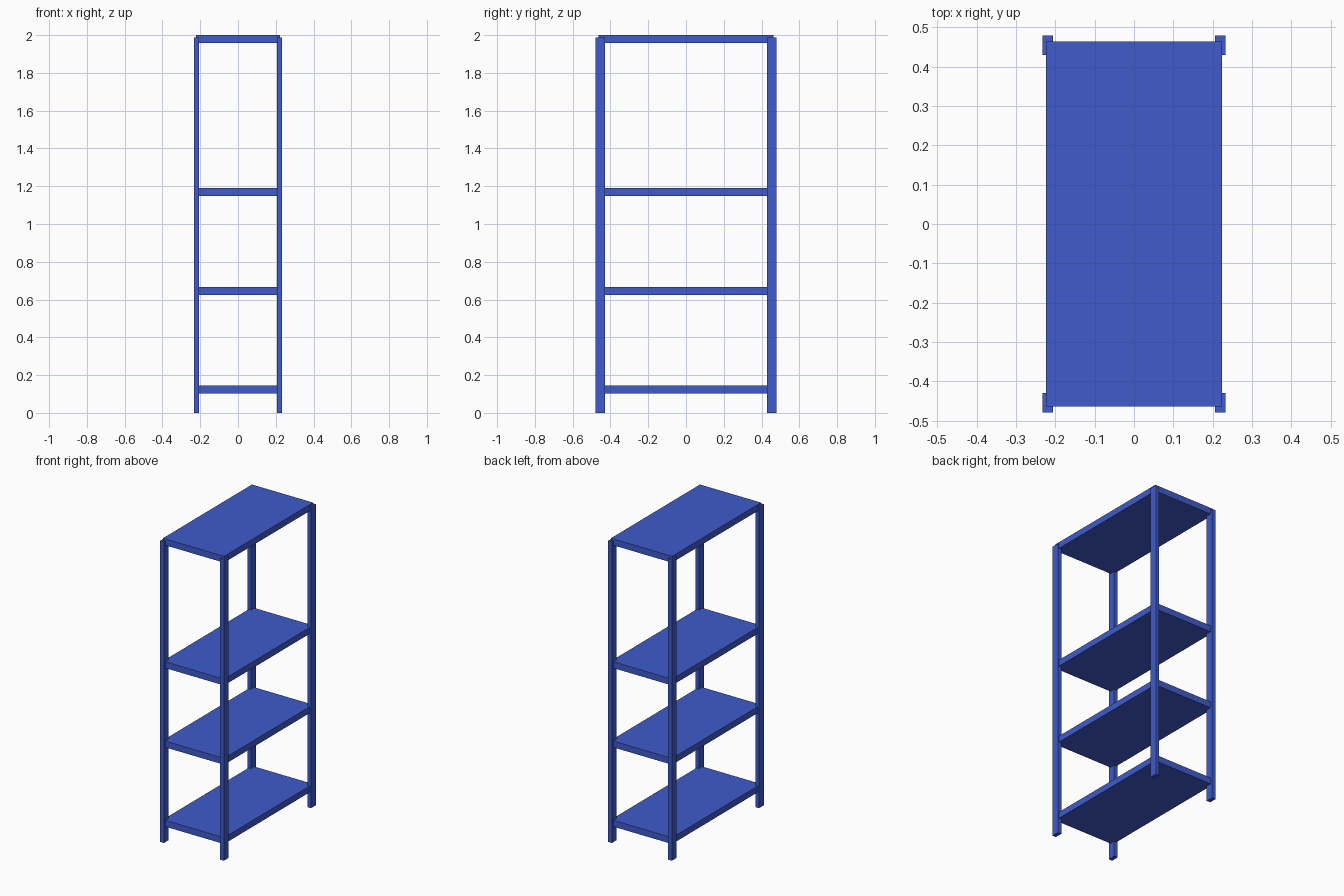
import bpy

if "Cube" in bpy.data.objects:
    bpy.data.objects.remove(bpy.data.objects["Cube"])

blue = bpy.data.materials.new("blue_paint")
blue.diffuse_color = (0.05, 0.105, 0.6, 1.0)
blue.use_nodes = True
blue.node_tree.nodes["Principled BSDF"].inputs["Base Color"].default_value = blue.diffuse_color


def box(name, lo, hi):
    """Axis-aligned box spanning two opposite corners."""
    centre = [(a + b) / 2 for a, b in zip(lo, hi)]
    bpy.ops.mesh.primitive_cube_add(size=1, location=centre)
    obj = bpy.context.object
    obj.name = name
    obj.scale = [b - a for a, b in zip(lo, hi)]
    bpy.ops.object.transform_apply(location=False, rotation=False, scale=True)
    obj.data.materials.append(blue)
    return obj


# Corner posts: centre offsets, half sizes and height
PX, PY, HX, HY, PZ = 0.219, 0.454, 0.0133, 0.025, 1.987
for side, sx in (("left", -1), ("right", 1)):
    for end, sy in (("front", -1), ("back", 1)):
        box(f"{end}_{side}_post",
            (sx * PX - HX, sy * PY - HY, 0),
            (sx * PX + HX, sy * PY + HY, PZ))

# Shelves: slabs let into the posts, the top one capping them
SX, SY, THICK = 0.223, 0.464, 0.042
for name, top in (("bottom_shelf", 0.144), ("lower_shelf", 0.667),
                  ("upper_shelf", 1.19), ("top_shelf", 2.0)):
    box(name, (-SX, -SY, top - THICK), (SX, SY, top))
